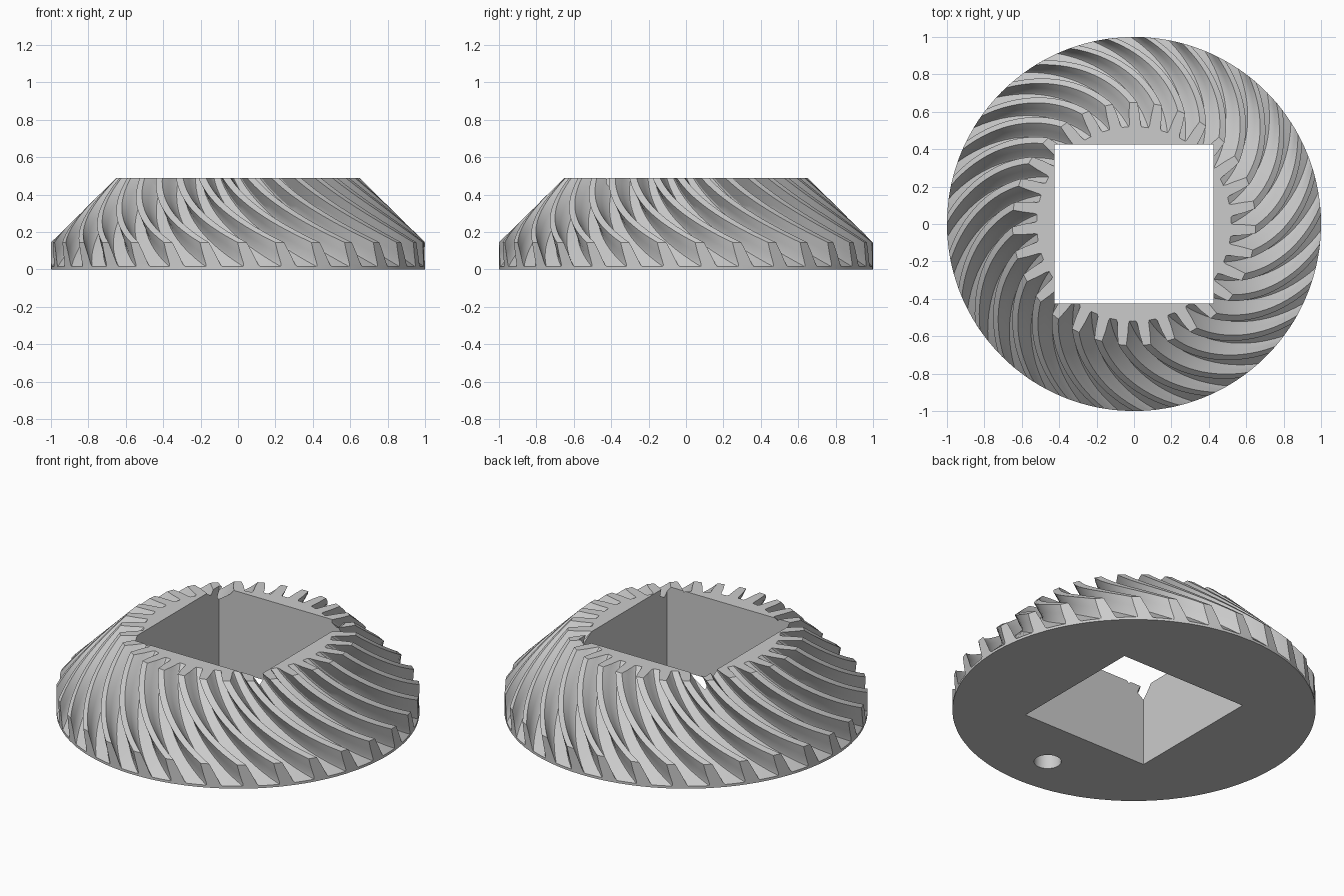
import bpy, bmesh, math

if "Cube" in bpy.data.objects:
    bpy.data.objects.remove(bpy.data.objects["Cube"])

TEETH = 31
STEPS = 16
PITCH = 2 * math.pi / TEETH


def lerp(a, b, t):
    return a + (b - a) * t


def spot(u, h, centre, side):
    """Point on a tooth: u runs inner to outer end, h root to tip, side in pitches."""
    r = lerp(lerp(0.52, 0.65, h), 1.0, u)
    z = lerp(0.49, lerp(0.015, 0.145, h), u)
    twist = 9 + 30 * (0.75 * u + 0.25 * u * u) + (4 * u - 1) * (1 - h)
    a = centre + math.radians(twist) + side * PITCH
    return (r * math.cos(a), r * math.sin(a), z)


def section(u):
    """Tooth outline as (height, side) pairs, left root to right root."""
    base, tip = lerp(0.33, 0.22, u), lerp(0.16, 0.12, u)
    half = [(0, base), (0.1, lerp(base, tip, 0.3)), (0.55, lerp(base, tip, 0.58)), (1, tip)]
    return [(h, -s) for h, s in half] + [(h, s) for h, s in reversed(half)]


# Spiral bevel gear blank with all teeth
bm = bmesh.new()
rows = []                                  # rows[tooth][step] = 8 tooth points + slot middle
for k in range(TEETH):
    tooth = []
    for i in range(STEPS + 1):
        u = i / STEPS
        pts = section(u) + [(0, 0.5)]
        tooth.append([bm.verts.new(spot(u, h, k * PITCH, s)) for h, s in pts])
    rows.append(tooth)

floor = []
for k in range(TEETH):
    for idx in (0, 7, 8):
        x, y, z = rows[k][STEPS][idx].co
        floor.append(bm.verts.new((x, y, 0)))

for k in range(TEETH):
    nxt = rows[(k + 1) % TEETH]
    for i in range(STEPS):
        a = rows[k][i] + [nxt[i][0]]
        b = rows[k][i + 1] + [nxt[i + 1][0]]
        for j in range(9):
            bm.faces.new((a[j], b[j], b[j + 1], a[j + 1]))
    # tooth end faces and the thin rim below them
    bm.faces.new(rows[k][0][:8])
    bm.faces.new(rows[k][STEPS][:8][::-1])
    edge = [rows[k][STEPS][0], rows[k][STEPS][7], rows[k][STEPS][8], nxt[STEPS][0]]
    for j in range(3):
        f0, f1 = floor[3 * k + j], floor[(3 * k + j + 1) % len(floor)]
        bm.faces.new((edge[j], f0, f1, edge[j + 1]))

# flat top and bottom
bm.faces.new([rows[k][0][j] for k in range(TEETH) for j in (0, 7, 8)])
bm.faces.new(floor[::-1])
bmesh.ops.recalc_face_normals(bm, faces=bm.faces[:])
mesh = bpy.data.meshes.new("bevel_gear")
bm.to_mesh(mesh)
bm.free()
gear = bpy.data.objects.new("bevel_gear", mesh)
bpy.context.collection.objects.link(gear)

grey = bpy.data.materials.new("light grey metal")
grey.diffuse_color = (0.6, 0.6, 0.6, 1)
grey.use_nodes = True
grey.node_tree.nodes["Principled BSDF"].inputs["Base Color"].default_value = grey.diffuse_color
mesh.materials.append(grey)

# Square through hole and small blind pin hole
bpy.ops.mesh.primitive_cube_add(size=1, location=(0, 0, 0.25))
square = bpy.context.object
square.name = "square_hole_cutter"
square.scale = (0.848, 0.848, 1.5)
bpy.ops.mesh.primitive_cylinder_add(vertices=32, radius=0.075, depth=0.3, location=(0, -0.74, 0))
pin = bpy.context.object
pin.name = "pin_hole_cutter"

for cutter in (square, pin):
    cutter.hide_render = True
    cutter.data.materials.append(grey)
    bpy.ops.object.select_all(action='DESELECT')
    gear.select_set(True)
    bpy.context.view_layer.objects.active = gear
    mod = gear.modifiers.new("cut", 'BOOLEAN')
    mod.operation = 'DIFFERENCE'
    mod.solver = 'EXACT'
    mod.object = cutter
    bpy.ops.object.modifier_apply(modifier=mod.name)
    bpy.data.objects.remove(cutter)

bpy.ops.object.shade_smooth_by_angle(angle=math.radians(25))
